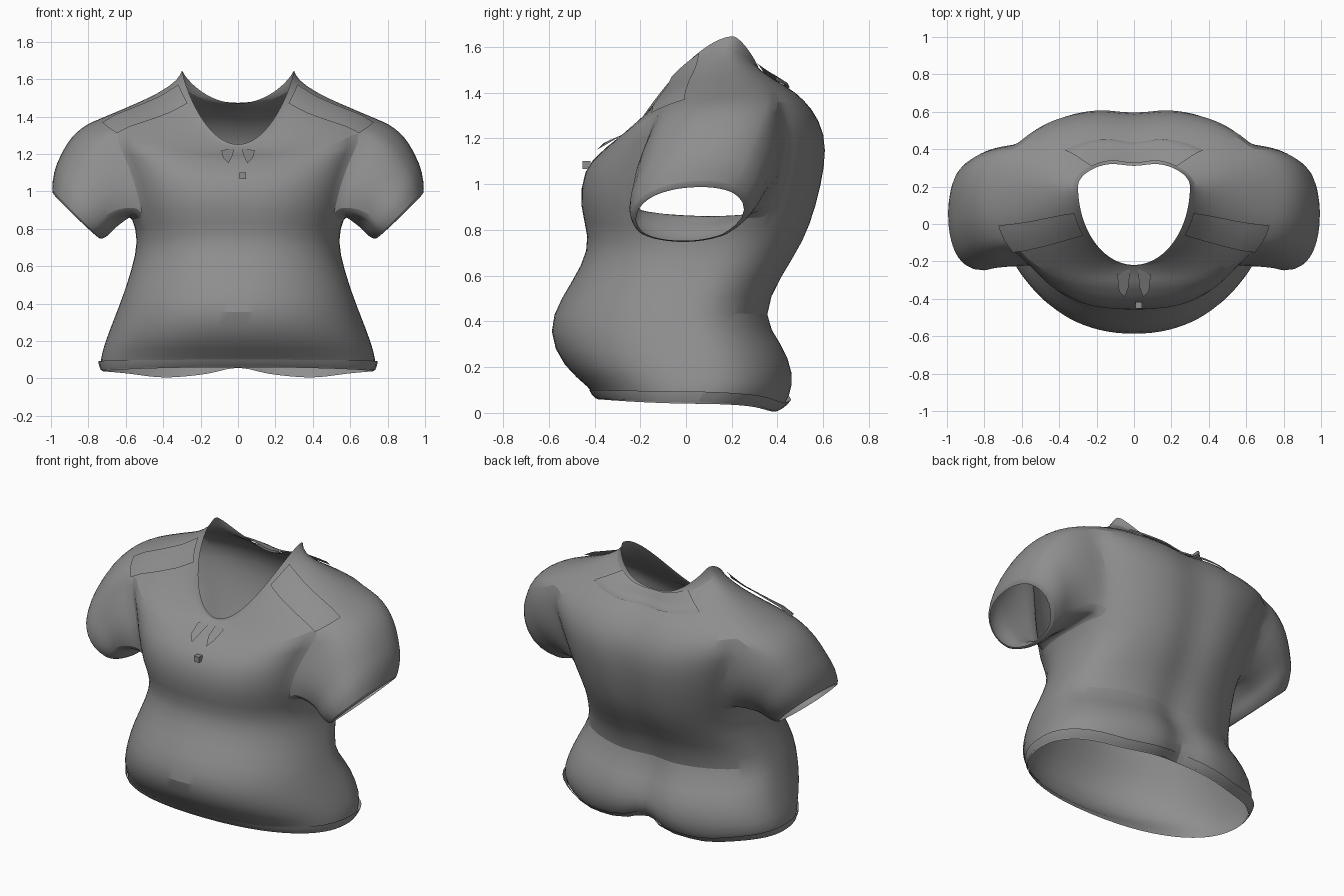
import bpy, bmesh, math
from mathutils import Vector

cube = bpy.data.objects.get("Cube")
if cube:
    bpy.data.objects.remove(cube)

cloth = bpy.data.materials.new("grey_cloth")
cloth.use_nodes = True
GREY = (0.27, 0.27, 0.27, 1)
cloth.diffuse_color = GREY
cloth.node_tree.nodes["Principled BSDF"].inputs["Base Color"].default_value = GREY

COLS = 48
HALF = COLS // 2
# Body rings: front (y, z), side (x, y, z), back (y, z), roundness
RINGS = [
    (-.39, .06, .73, .05, .04, .43, .02, .9),
    (-.42, .11, .74, .08, .10, .47, .07, .9),
    (-.54, .20, .71, .08, .20, .49, .17, .9),
    (-.61, .36, .66, .06, .33, .44, .30, .95),
    (-.55, .50, .62, .00, .43, .34, .42, .95),
    (-.45, .65, .57, .07, .58, .43, .60, .9),
    (-.42, .77, .53, .10, .74, .53, .75, .85),
    (-.47, .90, .57, .10, .87, .58, .90, .8),
    (-.45, 1.07, .61, .13, 1.05, .62, 1.08, .75),
    (-.37, 1.14, .68, .16, 1.25, .62, 1.22, .75),
    (-.33, 1.18, .74, .18, 1.39, .56, 1.33, .75),
    (-.28, 1.20, .55, .18, 1.47, .49, 1.40, .8),
    (-.25, 1.22, .42, .18, 1.53, .42, 1.44, .9),
    (-.22, 1.24, .32, .17, 1.60, .35, 1.46, 1),
    (-.22, 1.25, .30, .20, 1.65, .34, 1.47, 1),
]


def body_point(ring, col):
    """Point on the body surface; fractional rings are blended."""
    low = min(int(ring), len(RINGS) - 2)
    t = ring - low
    fy, fz, sx, sy, sz, by, bz, e = [
        p + (q - p) * t for p, q in zip(RINGS[low], RINGS[low + 1])]
    a = math.tau * col / COLS
    c, s = math.cos(a), math.sin(a)
    x = math.copysign(abs(c) ** e, c) * sx
    end_y, end_z = (by, bz) if s > 0 else (fy, fz)
    y = sy + (end_y - sy) * abs(s) ** e
    z = sz + (end_z - sz) * abs(s) ** 1.6
    if s > 0:
        # Spine groove, deepest at the seat
        groove = math.exp(-(x / .1) ** 2)
        y -= (.07 if ring < 4 else .03) * groove
        if ring < 2:
            z += .05 * groove - .02 * math.exp(-((abs(x) - .4) / .15) ** 2)
    return Vector((x, y, z))


def finish(bm, name, levels=0):
    bmesh.ops.recalc_face_normals(bm, faces=bm.faces)
    mesh = bpy.data.meshes.new(name)
    bm.to_mesh(mesh)
    bm.free()
    mesh.materials.append(cloth)
    obj = bpy.data.objects.new(name, mesh)
    bpy.context.collection.objects.link(obj)
    if levels:
        mod = obj.modifiers.new("smooth", 'SUBSURF')
        mod.levels = mod.render_levels = levels
    bpy.ops.object.select_all(action='DESELECT')
    obj.select_set(True)
    bpy.context.view_layer.objects.active = obj
    bpy.ops.object.shade_smooth_by_angle(angle=math.radians(45))
    return obj


# Body with open armholes
LOW, HIGH, REACH = 7, 10, 4
bm = bmesh.new()
grid = [[bm.verts.new(body_point(i, j)) for j in range(COLS)]
        for i in range(len(RINGS))]
for i in range(len(RINGS) - 1):
    for j in range(COLS):
        near = min((j + .5) % HALF, HALF - (j + .5) % HALF)
        if LOW <= i < HIGH and near < REACH:
            continue
        k = (j + 1) % COLS
        bm.faces.new((grid[i][j], grid[i][k], grid[i + 1][k], grid[i + 1][j]))

# Sleeves grow from the armhole edges to the cuffs
span = range(-REACH, REACH)
edge = ([(LOW, j) for j in span] + [(i, REACH) for i in range(LOW, HIGH)]
        + [(HIGH, -j) for j in span] + [(i, -REACH) for i in range(HIGH, LOW, -1)])


def oval(center, up, side, angle, grow=1):
    return (Vector(center) + Vector(up) * math.sin(angle) * grow
            + Vector(side) * math.cos(angle) * grow)


STEPS = 6
for sign in (1, -1):
    rows = [[grid[i][j % COLS if sign > 0 else (HALF - j) % COLS] for i, j in edge]]
    starts = [body_point(i, j) for i, j in edge]
    angles = [math.atan2((p.z - 1.12) / .26, (p.y - .14) / .28) for p in starts]
    for step in range(1, STEPS + 2):
        t = min(step / STEPS, 1)
        row = []
        for p, a in zip(starts, angles):
            mid = oval((.79, .09, 1.08), (.17, .05, .25), (.03, .34, .01), a)
            grow = 1 if step <= STEPS else .92
            cuff = oval((.865, .02, .87), (.135, .02, .13), (0, .27, .01), a, grow)
            q = p * (1 - t) ** 2 + mid * 2 * t * (1 - t) + cuff * t * t
            if step == STEPS - 1:
                q += (q - Vector((.84, .03, .92))) * .05
            row.append(bm.verts.new((q.x * sign, q.y, q.z)))
        rows.append(row)
    for r0, r1 in zip(rows, rows[1:]):
        for n in range(len(edge)):
            m = (n + 1) % len(edge)
            bm.faces.new((r0[n], r0[m], r1[m], r1[n]))
finish(bm, "shirt_body_and_sleeves", 1)


def patch(name, ring_range, col_range, lift, mirror=False, nu=8, nv=6):
    """Thin cloth panel lying just above the body."""
    bm = bmesh.new()
    for flip in ((False, True) if mirror else (False,)):
        rows = []
        for u in range(nu + 1):
            ring = ring_range[0] + (ring_range[1] - ring_range[0]) * u / nu
            row = []
            for v in range(nv + 1):
                col = col_range[0] + (col_range[1] - col_range[0]) * v / nv
                p = body_point(ring, col)
                du = body_point(ring + .1, col) - body_point(ring - .1, col)
                dv = body_point(ring, col + .2) - body_point(ring, col - .2)
                p += dv.cross(du).normalized() * lift * (1 if u else .3)
                row.append(bm.verts.new((-p.x if flip else p.x, p.y, p.z)))
            rows.append(row)
        for r0, r1 in zip(rows, rows[1:]):
            for n in range(nv):
                bm.faces.new((r0[n], r0[n + 1], r1[n + 1], r1[n]))
    return finish(bm, name)


# Shoulder folds, back neck panel and hem band
patch("shoulder_folds", (10, 13), (-4.5, -2), .02, mirror=True)
patch("back_neck_panel", (11.4, 13), (6, 18), .015, nv=16)
patch("hem_band", (.1, .9), (0, COLS), .008, nu=2, nv=COLS)

# Open collar tabs and button below the neckline
bm = bmesh.new()
for side in (-1, 1):
    tab = [(.02, -.24, 1.23), (.09, -.27, 1.22), (.08, -.36, 1.18), (.05, -.39, 1.15), (.03, -.34, 1.19)]
    bm.faces.new([bm.verts.new((x * side, y, z)) for x, y, z in tab])
finish(bm, "collar_tabs")
bm = bmesh.new()
bmesh.ops.create_cube(bm, size=.035)
bmesh.ops.translate(bm, verts=bm.verts, vec=(.025, -.435, 1.085))
finish(bm, "button")
